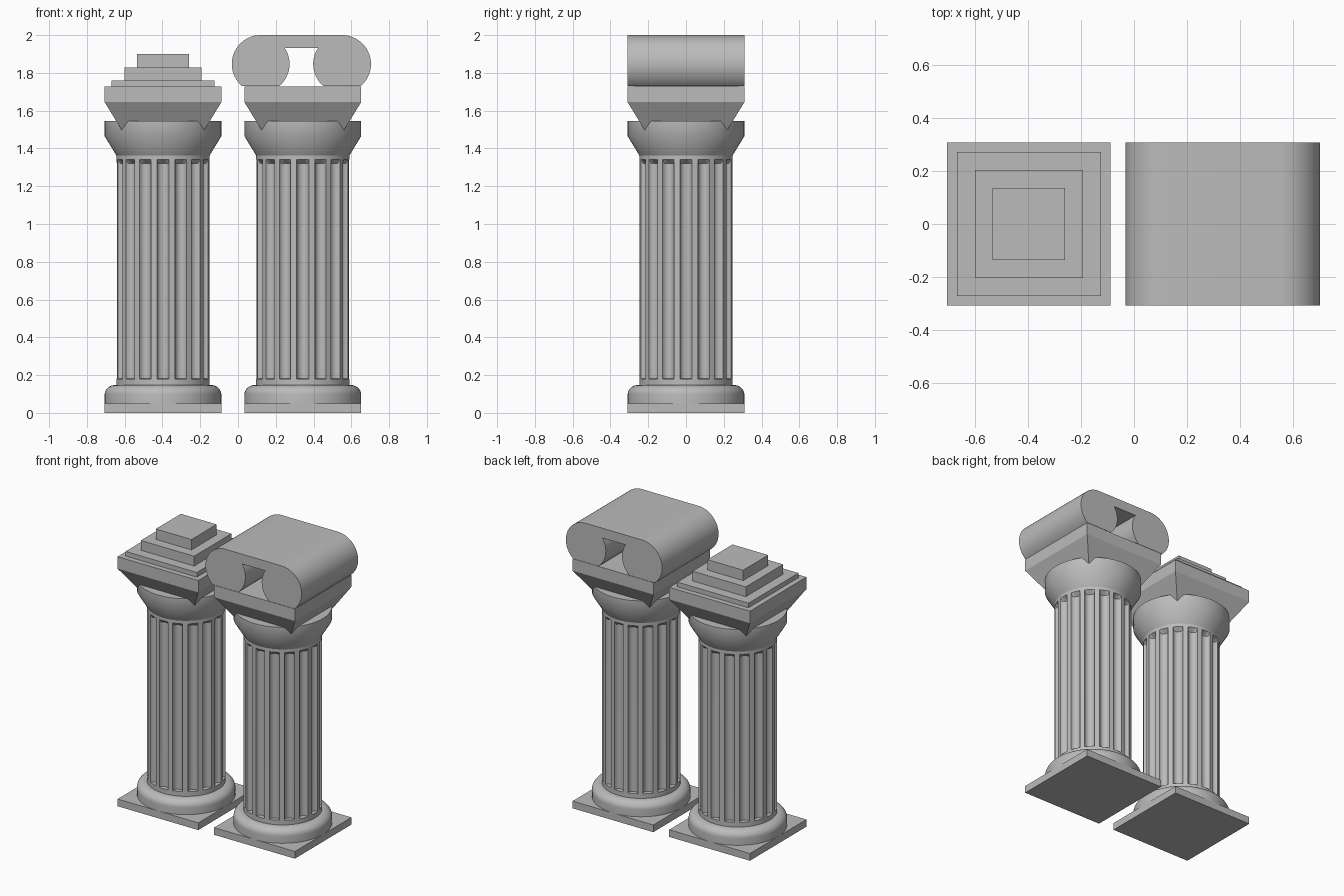
import bpy, bmesh
from math import sin, cos, pi, radians, sqrt

cube = bpy.data.objects.get("Cube")
if cube:
    bpy.data.objects.remove(cube)

stone = bpy.data.materials.new("grey_stone")
stone.use_nodes = True
COLOUR = (0.5, 0.5, 0.5, 1)
stone.diffuse_color = COLOUR
stone.node_tree.nodes["Principled BSDF"].inputs["Base Color"].default_value = COLOUR

HALF = 0.309      # half width of plinth, abacus and widest round parts
SHAFT = 0.247     # shaft radius
FLUTES = 16


def finish(name, bm, smooth=False):
    bmesh.ops.recalc_face_normals(bm, faces=bm.faces)
    mesh = bpy.data.meshes.new(name)
    bm.to_mesh(mesh)
    bm.free()
    mesh.materials.append(stone)
    obj = bpy.data.objects.new(name, mesh)
    bpy.context.collection.objects.link(obj)
    if smooth:
        bpy.ops.object.select_all(action='DESELECT')
        obj.select_set(True)
        bpy.context.view_layer.objects.active = obj
        bpy.ops.object.shade_smooth_by_angle(angle=radians(32))
    return obj


def loft(name, rings, smooth=False):
    """Skin a stack of closed rings and cap both ends."""
    bm = bmesh.new()
    loops = [[bm.verts.new(p) for p in ring] for ring in rings]
    for low, high in zip(loops, loops[1:]):
        for i in range(len(low)):
            j = (i + 1) % len(low)
            bm.faces.new((low[i], low[j], high[j], high[i]))
    bm.faces.new(loops[0][::-1])
    bm.faces.new(loops[-1])
    return finish(name, bm, smooth)


def square(x, half, z):
    return [(x + a * half, b * half, z) for a, b in ((-1, -1), (1, -1), (1, 1), (-1, 1))]


def block(name, x, half, z0, z1):
    return loft(name, [square(x, half, z0), square(x, half, z1)])


def lathe(name, x, profile, segments=64):
    turns = [2 * pi * i / segments for i in range(segments)]
    rings = [[(x + r * cos(a), r * sin(a), z) for a in turns] for r, z in profile]
    return loft(name, rings, True)


def fluted_shaft(name, x):
    # angle and groove depth of every point round the shaft
    pitch, half_flute, depth, steps = 2 * pi / FLUTES, radians(7.5), 0.03, 8
    points = []
    for f in range(FLUTES):
        for k in range(steps + 1):
            u = -cos(pi * k / steps)
            points.append((f * pitch + u * half_flute, depth * sqrt(max(0, 1 - u * u))))
        points.append(((f + 0.5) * pitch, 0))
    levels = [(0.148, 0), (0.18, 0), (0.181, 1), (1.32, 1), (1.342, 0), (1.37, 0)]
    rings = [[(x + (SHAFT - cut * d) * cos(a), (SHAFT - cut * d) * sin(a), z)
              for a, d in points] for z, cut in levels]
    return loft(name, rings, True)


def column(side, x):
    block(side + "_plinth", x, HALF, 0, 0.05)
    # base moulding with a rounded shoulder
    shoulder = [(SHAFT + 0.004 + 0.058 * cos(t * pi / 16), 0.098 + 0.05 * sin(t * pi / 16))
                for t in range(9)]
    lathe(side + "_base_moulding", x, [(HALF, 0.05)] + shoulder)
    fluted_shaft(side + "_fluted_shaft", x)
    lathe(side + "_capital_bell", x, [(SHAFT, 1.363), (HALF, 1.465), (HALF, 1.545)])
    # square abacus whose tapered underside cuts into the bell
    loft(side + "_abacus", [square(x, 0.202, 1.47), square(x, HALF, 1.645), square(x, HALF, 1.728)])


def arc(cx, cz, r, start, end, steps):
    return [(cx + r * cos(radians(start + (end - start) * i / steps)),
             cz + r * sin(radians(start + (end - start) * i / steps))) for i in range(steps + 1)]


def scroll_top(name):
    # two rolls joined by a slab, open between them
    left, right, z, r = 0.12, 0.551, 1.847, 0.153
    outline = (arc(left, z, r, 230, 90, 24) + arc(right, z, r, 90, -50, 24)
               + arc(right, z, r, 230, 146, 14) + arc(left, z, r, 34, -50, 14))
    return loft(name, [[(px, y, pz) for px, pz in outline] for y in (-HALF, HALF)], True)


RIGHT_X, LEFT_X = -0.397, 0.343
column("right", RIGHT_X)
column("left", LEFT_X)

# stepped pyramid on one column, scroll on the other
for i, (half, z0, z1) in enumerate([(0.273, 1.728, 1.76), (0.204, 1.76, 1.828), (0.137, 1.828, 1.9)]):
    block(f"right_step_{i + 1}", RIGHT_X, half, z0, z1)
scroll_top("left_scroll")
